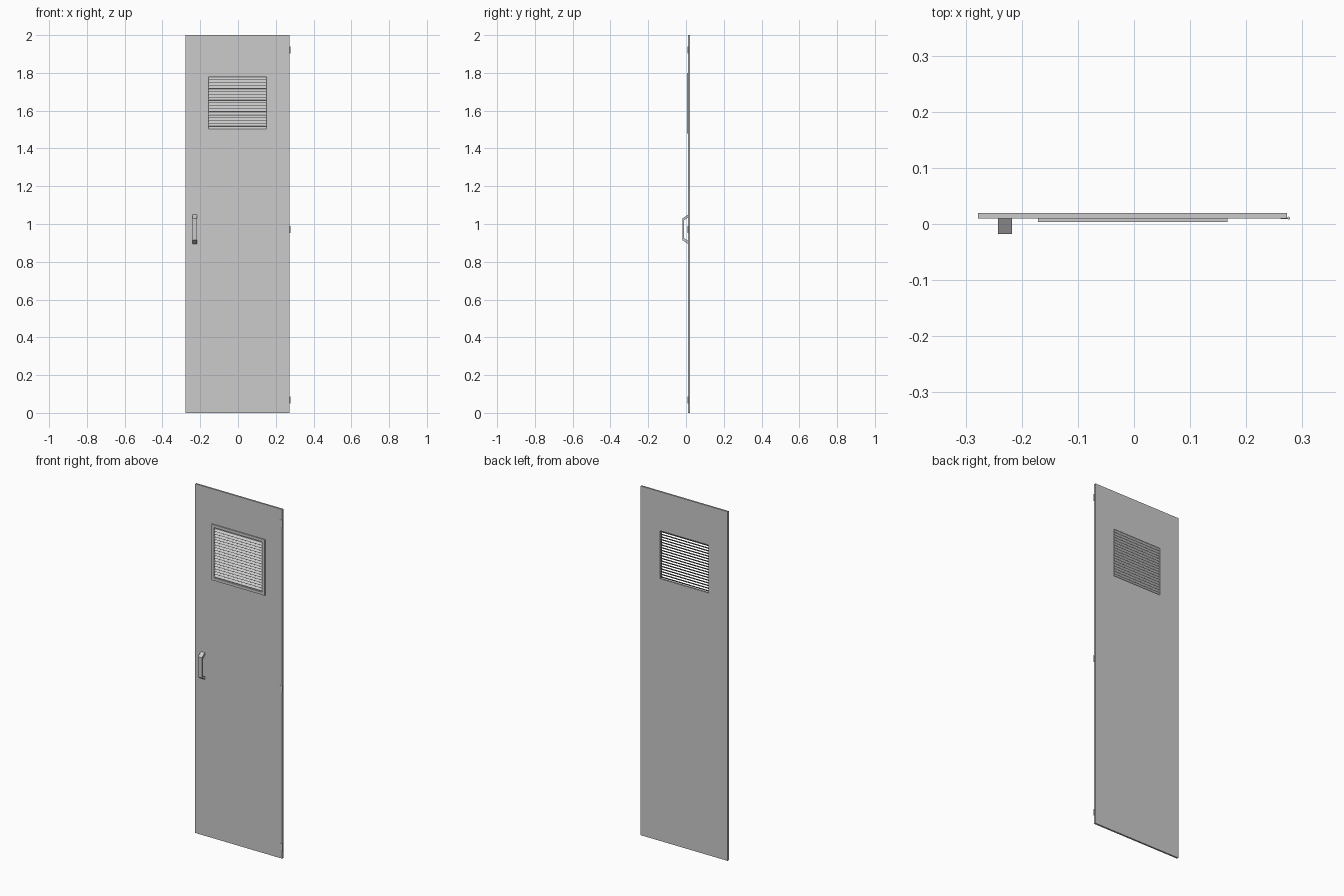
import bpy, bmesh, math
from mathutils import Matrix

cube = bpy.data.objects.get("Cube")
if cube:
    bpy.data.objects.remove(cube, do_unlink=True)

steel = bpy.data.materials.new("grey_steel")
steel.use_nodes = True
GREY = (0.6, 0.6, 0.6, 1)
steel.diffuse_color = GREY
steel.node_tree.nodes["Principled BSDF"].inputs["Base Color"].default_value = GREY


def finish(name, bm):
    bmesh.ops.recalc_face_normals(bm, faces=bm.faces)
    mesh = bpy.data.meshes.new(name)
    bm.to_mesh(mesh)
    bm.free()
    mesh.materials.append(steel)
    obj = bpy.data.objects.new(name, mesh)
    bpy.context.collection.objects.link(obj)
    return obj


def add_box(bm, center, size, tilt=0):
    m = Matrix.Translation(center) @ Matrix.Rotation(tilt, 4, 'X') @ Matrix.Diagonal((*size, 1))
    bmesh.ops.create_cube(bm, size=1, matrix=m)


def rect_loop(bm, rect, y):
    x0, x1, z0, z1 = rect
    return [bm.verts.new((x, y, z)) for x, z in ((x0, z0), (x1, z0), (x1, z1), (x0, z1))]


def ring(name, sections):
    """Closed rectangular ring skinned through (rect, y) sections."""
    bm = bmesh.new()
    loops = [rect_loop(bm, r, y) for r, y in sections]
    for a, b in zip(loops, loops[1:] + loops[:1]):
        for i in range(4):
            j = (i + 1) % 4
            bm.faces.new((a[i], a[j], b[j], b[i]))
    return finish(name, bm)


def inset(rect, d):
    return (rect[0] + d, rect[1] - d, rect[2] + d, rect[3] - d)


# Door leaf with vent opening
BACK, FRONT = 0.02, 0.01
MID = -0.0025
leaf = (-0.278, 0.273, 0, 2)
opening = (MID - 0.153, MID + 0.153, 1.502, 1.777)
ring("door_panel", [(leaf, FRONT), (leaf, BACK), (opening, BACK), (opening, FRONT)])

# Raised vent surround
outer = (MID - 0.169, MID + 0.169, 1.48, 1.80)
ring("vent_frame", [(outer, FRONT), (outer, 0.004), (inset(outer, 0.016), 0.004),
                    (inset(outer, 0.016), FRONT)])

# Sloping louvre slats, front edge low
bm = bmesh.new()
count = 18
pitch = (opening[3] - opening[2]) / count
for i in range(count):
    add_box(bm, (MID, 0.012, opening[2] + pitch * (i + 0.5)),
            (0.306, 0.0205, 0.001), math.radians(45))
finish("vent_slats", bm)

# Pull handle: bent bar profile extruded sideways
half = [(0.01, 0.077), (-0.018, 0.058)]
inner = [(-0.011, 0.047), (0.01, 0.061)]
profile = half + [(y, -z) for y, z in reversed(half)]
profile += [(y, -z) for y, z in reversed(inner)] + inner
bm = bmesh.new()
face = bm.faces.new([bm.verts.new((-0.242, y, 0.972 + z)) for y, z in profile])
grown = bmesh.ops.extrude_face_region(bm, geom=[face])
verts = [v for v in grown["geom"] if isinstance(v, bmesh.types.BMVert)]
bmesh.ops.translate(bm, verts=verts, vec=(0.025, 0, 0))
finish("pull_handle", bm)

# Hinges: thin leaf plus round knuckle
for label, z in (("lower", 0.068), ("middle", 0.972), ("upper", 1.92)):
    bm = bmesh.new()
    add_box(bm, (0.268, 0.0095, z), (0.014, 0.0015, 0.037))
    bmesh.ops.create_cone(bm, cap_ends=True, segments=12, radius1=0.0025, radius2=0.0025,
                          depth=0.037, matrix=Matrix.Translation((0.2755, 0.0105, z)))
    finish(label + "_hinge", bm)
